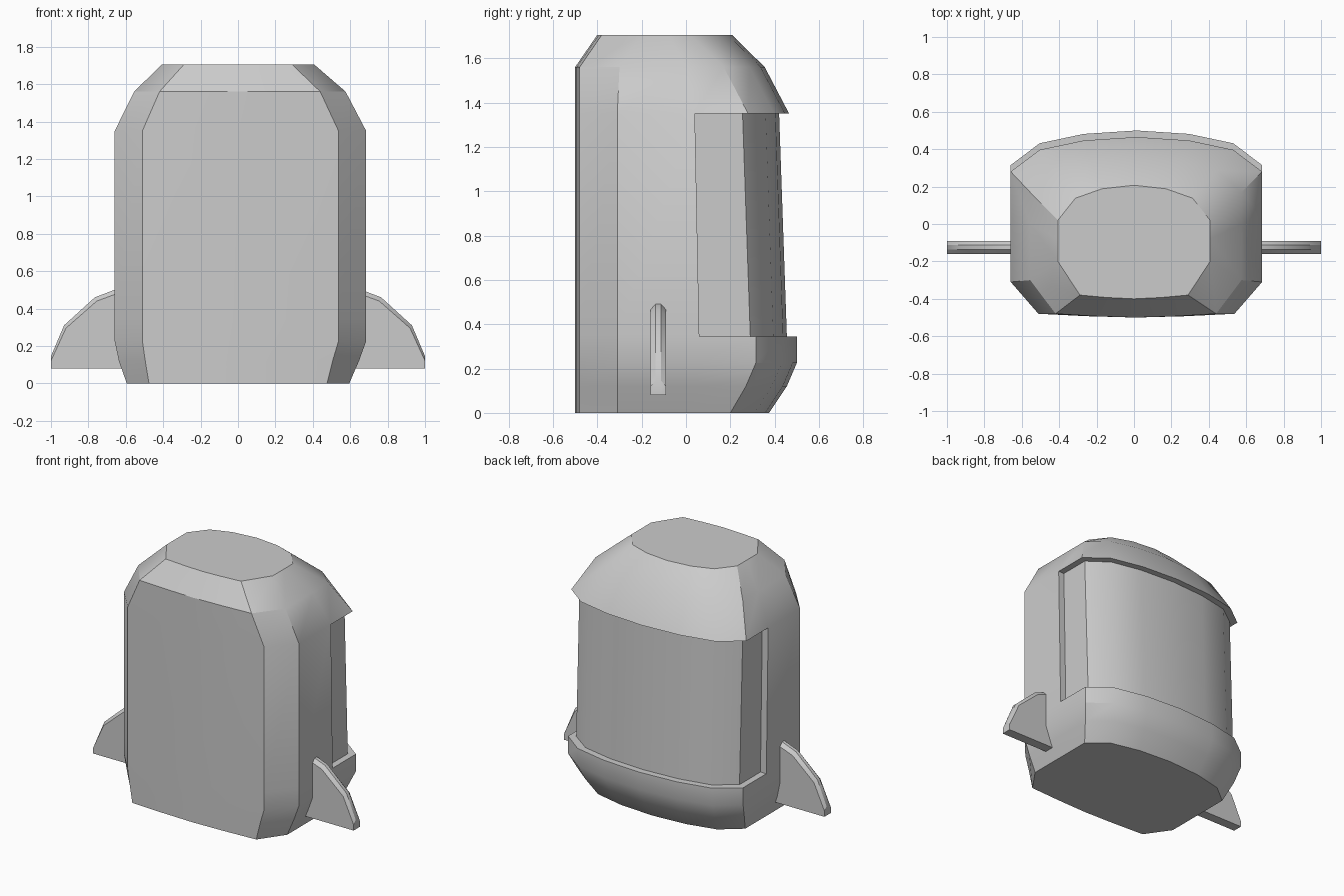
import bpy, bmesh
from math import radians

if "Cube" in bpy.data.objects:
    bpy.data.objects.remove(bpy.data.objects["Cube"])


def loft(name, rings):
    """Skin closed rings of equal length, cap both ends and shade by angle."""
    bm = bmesh.new()
    loops = [[bm.verts.new(p) for p in ring] for ring in rings]
    n = len(loops[0])
    for a, b in zip(loops, loops[1:]):
        for i in range(n):
            j = (i + 1) % n
            bm.faces.new((a[i], a[j], b[j], b[i]))
    bm.faces.new(loops[0][::-1])
    bm.faces.new(loops[-1])
    bmesh.ops.remove_doubles(bm, verts=bm.verts, dist=1e-4)
    bmesh.ops.recalc_face_normals(bm, faces=bm.faces)
    mesh = bpy.data.meshes.new(name)
    bm.to_mesh(mesh)
    bm.free()
    ob = bpy.data.objects.new(name, mesh)
    bpy.context.collection.objects.link(ob)
    bpy.ops.object.select_all(action='DESELECT')
    ob.select_set(True)
    bpy.context.view_layer.objects.active = ob
    bpy.ops.object.shade_smooth_by_angle(angle=radians(28))
    return ob


def section(z, cx, hx, f, yf, yfc, step_y, inset, ybc, yb):
    """Horizontal body outline; the rear part can be inset behind step_y."""
    hi = hx - inset
    half = [(f * hx * 0.5, yf + 0.007), (f * hx, yf + 0.02), (hx, yfc),
            (hx, step_y), (hi, step_y), (hi, ybc),
            (0.77 * hi, ybc + 0.63 * (yb - ybc)),
            (0.42 * hi, ybc + 0.9 * (yb - ybc))]
    right = [(cx + x, y, z) for x, y in half]
    left = [(cx - x, y, z) for x, y in reversed(half)]
    return [(cx, yf, z)] + right + [(cx, yb, z)] + left


# Body: base bumper, recessed rear panel and overhanging cap in one shell
levels = [
    (0.000, 0.000, 0.595, 0.80, -0.50, -0.31, 0.00, 0, 0.20, 0.375),
    (0.120, 0.005, 0.642, 0.78, -0.50, -0.31, 0.04, 0, 0.27, 0.455),
    (0.225, 0.013, 0.672, 0.78, -0.50, -0.31, 0.06, 0, 0.315, 0.50),
    (0.345, 0.013, 0.672, 0.78, -0.50, -0.31, 0.06, 0, 0.315, 0.50),
    (0.345, 0.013, 0.672, 0.78, -0.50, -0.31, 0.06, 0.045, 0.29, 0.455),
    (1.350, 0.013, 0.672, 0.78, -0.50, -0.31, 0.04, 0.045, 0.255, 0.42),
    (1.350, 0.013, 0.672, 0.78, -0.50, -0.31, 0.04, 0, 0.28, 0.465),
    (1.560, 0.010, 0.565, 0.76, -0.50, -0.30, 0.00, 0, 0.17, 0.355),
    (1.705, 0.000, 0.407, 0.71, -0.40, -0.20, -0.08, 0, 0.02, 0.207),
]
loft("body", [section(*lv) for lv in levels])

# Side fins: flat blades with a bevelled outer edge
outer = [(0.58, 0.08), (1.0, 0.08), (1.0, 0.145), (0.93, 0.31),
         (0.765, 0.46), (0.66, 0.50), (0.58, 0.51)]
inner = [(0.58, 0.08), (1.0, 0.08), (1.0, 0.12), (0.92, 0.295),
         (0.755, 0.44), (0.66, 0.475), (0.58, 0.485)]
slices = [(-0.16, inner), (-0.137, outer), (-0.113, outer), (-0.09, inner)]
for side, name in ((1, "right_fin"), (-1, "left_fin")):
    loft(name, [[(side * x, y, z) for x, z in prof] for y, prof in slices])
